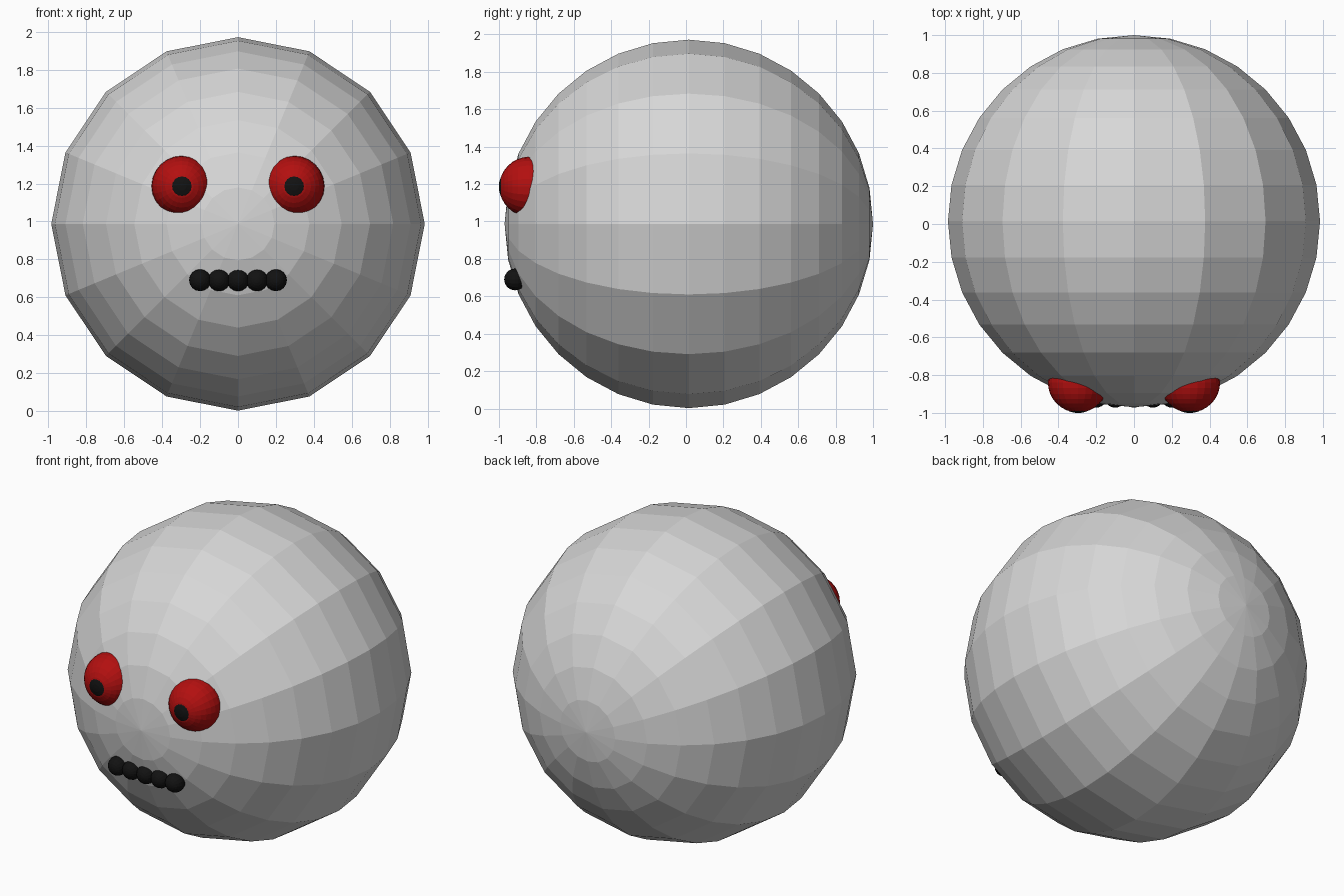
import bpy
import bmesh
from math import radians
from mathutils import Matrix

if "Cube" in bpy.data.objects:
    bpy.data.objects.remove(bpy.data.objects["Cube"])


def make_material(name, rgb):
    mat = bpy.data.materials.new(name)
    mat.diffuse_color = (*rgb, 1.0)
    mat.use_nodes = True
    mat.node_tree.nodes["Principled BSDF"].inputs["Base Color"].default_value = mat.diffuse_color
    return mat


grey = make_material("grey", (0.68, 0.68, 0.68))
red = make_material("red", (0.45, 0.005, 0.005))
black = make_material("black", (0.006, 0.006, 0.006))


def ball(name, centre, radius, segments, rings, mat):
    """Flat-shaded sphere whose poles point along y."""
    bm = bmesh.new()
    bmesh.ops.create_uvsphere(bm, u_segments=segments, v_segments=rings, radius=radius)
    bm.transform(Matrix.Rotation(radians(90), 4, 'X'))
    mesh = bpy.data.meshes.new(name)
    bm.to_mesh(mesh)
    bm.free()
    mesh.materials.append(mat)
    obj = bpy.data.objects.new(name, mesh)
    obj.location = centre
    bpy.context.collection.objects.link(obj)
    return obj


# Large faceted head
ball("head", (0, 0.015, 0.987), 0.985, 16, 16, grey)

# Eyes and pupils, mirrored left and right
for side, sx in (("left", -1), ("right", 1)):
    ball(f"{side}_eye", (sx * 0.296, -0.838, 1.186), 0.16, 24, 16, red)
    ball(f"{side}_pupil", (sx * 0.296, -0.881, 1.186), 0.12, 16, 16, black)

# Mouth: a straight row of five beads
for i in range(5):
    ball(f"mouth_bead_{i + 1}", ((i - 2) * 0.1, -0.914, 0.69), 0.058, 16, 12, black)
